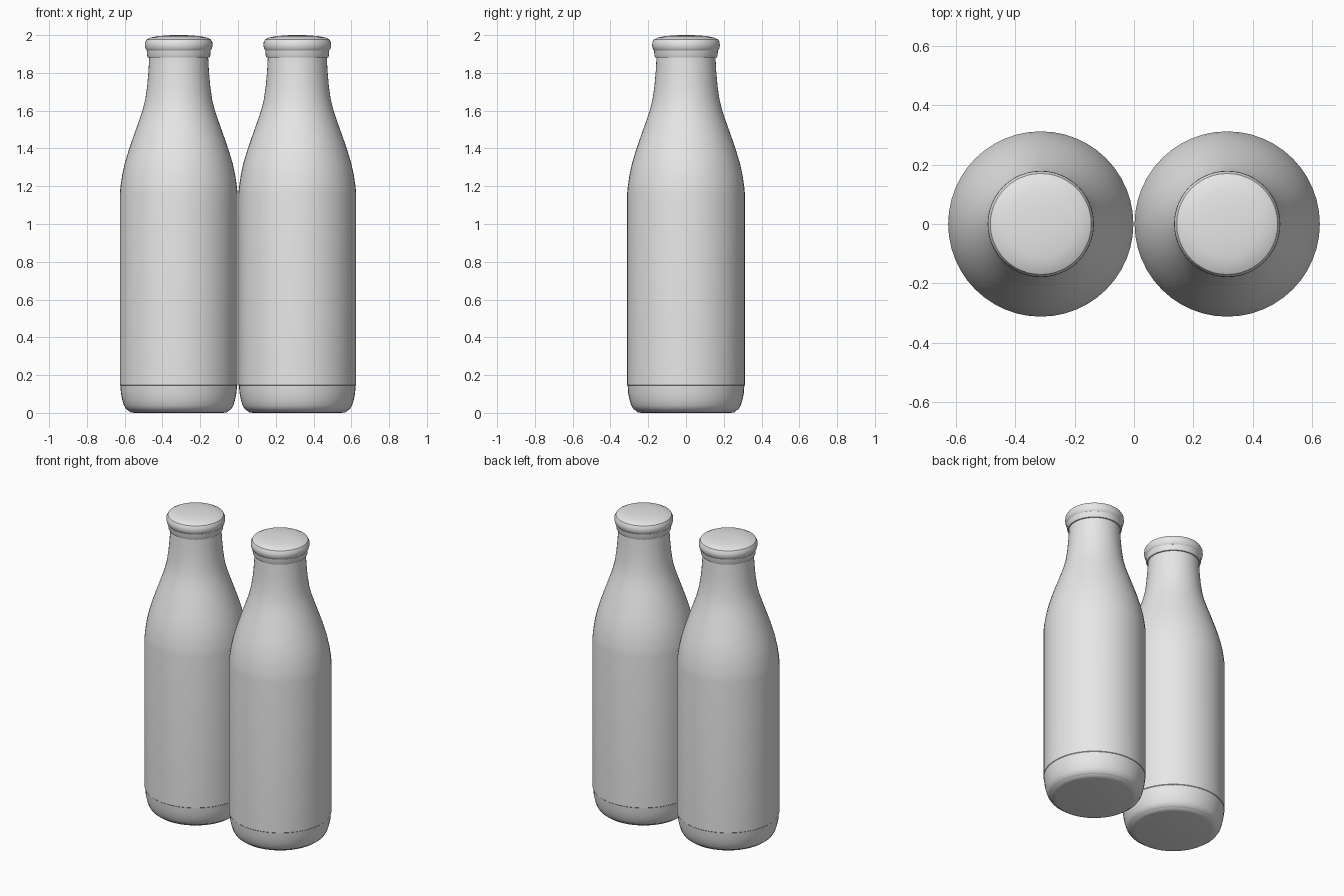
import bpy, bmesh, math

if "Cube" in bpy.data.objects:
    bpy.data.objects.remove(bpy.data.objects["Cube"])

# One plain colour for everything
grey = bpy.data.materials.new("light grey")
grey.diffuse_color = (0.8, 0.8, 0.8, 1)
grey.use_nodes = True
grey.node_tree.nodes["Principled BSDF"].inputs["Base Color"].default_value = grey.diffuse_color

SIDES = 48


def lathe(name, profile, x):
    """Spin a closed (radius, z) profile about the vertical axis at x."""
    bm = bmesh.new()
    rings = []
    for r, z in profile:
        rings.append([bm.verts.new((r * math.cos(2 * math.pi * i / SIDES),
                                    r * math.sin(2 * math.pi * i / SIDES), z))
                      for i in range(SIDES)])
    for a, b in zip(rings, rings[1:]):
        for i in range(SIDES):
            j = (i + 1) % SIDES
            bm.faces.new((a[i], a[j], b[j], b[i]))
    bm.faces.new(rings[0][::-1])
    bm.faces.new(rings[-1])
    mesh = bpy.data.meshes.new(name)
    bm.to_mesh(mesh)
    bm.free()
    mesh.materials.append(grey)
    ob = bpy.data.objects.new(name, mesh)
    ob.location.x = x
    bpy.context.collection.objects.link(ob)
    bpy.ops.object.select_all(action='DESELECT')
    ob.select_set(True)
    bpy.context.view_layer.objects.active = ob
    bpy.ops.object.shade_smooth_by_angle(angle=math.radians(35))
    return ob


# Rounded heel, straight body, sloping shoulder and neck
bottle = [(0.245, 0.008), (0.262, 0.01), (0.278, 0.02), (0.29, 0.04), (0.299, 0.07),
          (0.306, 0.105), (0.309, 0.145), (0.312, 0.148), (0.312, 1.16),
          (0.308, 1.2), (0.299, 1.26), (0.286, 1.32), (0.265, 1.39),
          (0.241, 1.46), (0.216, 1.53), (0.192, 1.6), (0.177, 1.66),
          (0.167, 1.73), (0.16, 1.81), (0.156, 1.885)]
# Small ring below the lid
collar = [(0.15, 1.88), (0.163, 1.881), (0.167, 1.89), (0.169, 1.918), (0.16, 1.925)]
# Domed lid with rounded rim
lid = [(0.15, 1.917), (0.168, 1.918), (0.176, 1.928), (0.179, 1.945), (0.178, 1.962),
       (0.17, 1.977), (0.15, 1.987), (0.115, 1.994), (0.06, 1.999), (0.015, 2.0)]
# Foot closing the underside at ground level
foot = [(0.235, 0.0), (0.255, 0.003), (0.266, 0.012)]

for side, x in (("left", -0.314), ("right", 0.314)):
    lathe(side + "_bottle", bottle, x)
    lathe(side + "_foot", foot, x)
    lathe(side + "_collar", collar, x)
    lathe(side + "_lid", lid, x)
